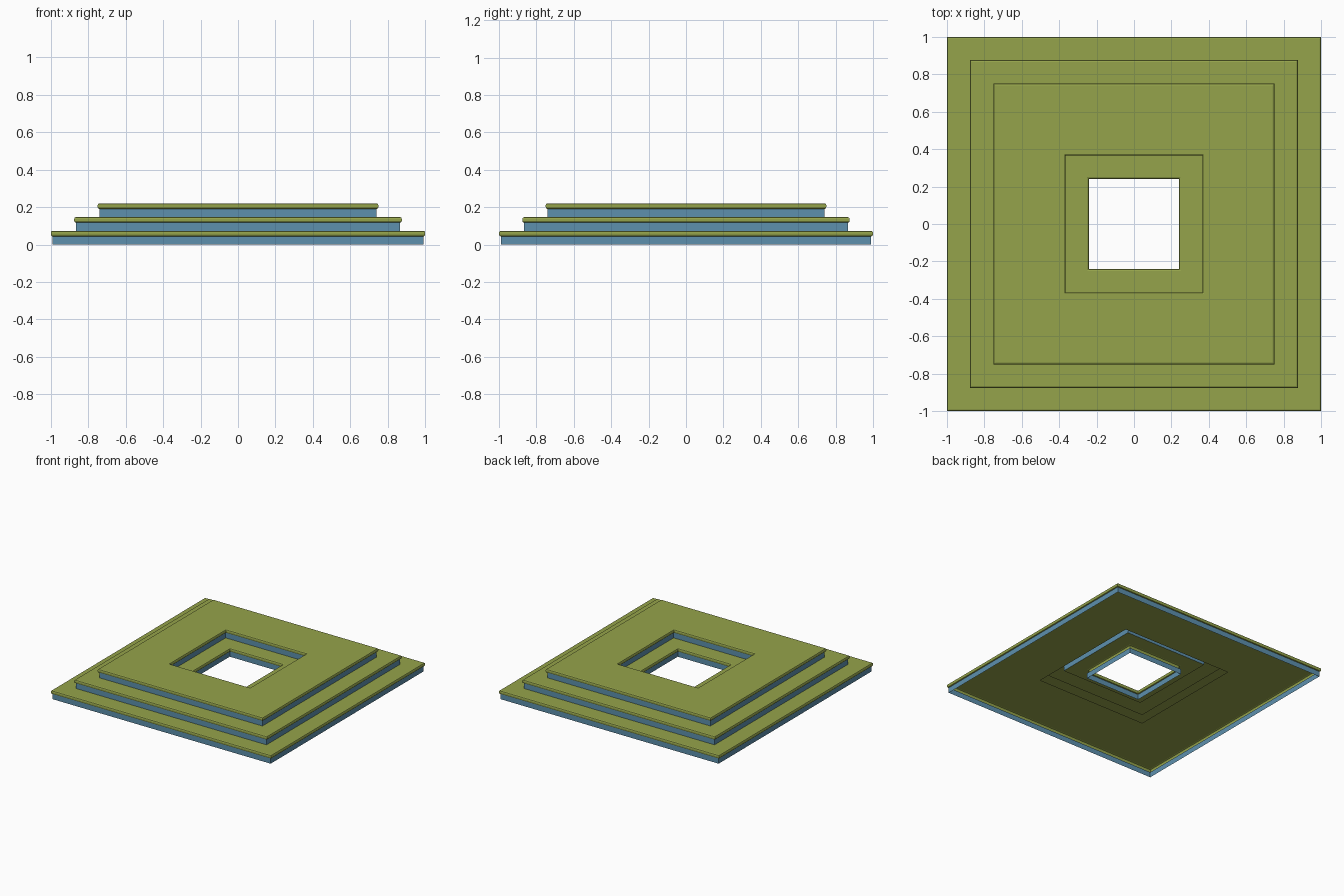
import bpy
import bmesh

if "Cube" in bpy.data.objects:
    bpy.data.objects.remove(bpy.data.objects["Cube"])

RISE = 0.0735    # height of one step
THICK = 0.03     # depth of the tread lip
LIP = 0.01       # overhang of the lip past the riser
MID = 0.5        # line where the outer treads end


def material(name, colour):
    m = bpy.data.materials.new(name)
    m.diffuse_color = colour
    m.use_nodes = True
    m.node_tree.nodes["Principled BSDF"].inputs["Base Color"].default_value = m.diffuse_color
    return m


GREEN = material("tread_green", (0.30, 0.37, 0.07, 1))
BLUE = material("riser_blue", (0.11, 0.28, 0.42, 1))


def square_sweep(name, profile, mat, flip=False):
    """Sweep a (half width, height) profile round a square as an open shell."""
    bm = bmesh.new()
    loops = [[bm.verts.new((sx * r, sy * r, z))
              for sx, sy in ((-1, -1), (1, -1), (1, 1), (-1, 1))]
             for r, z in profile]
    for low, high in zip(loops, loops[1:]):
        for i in range(4):
            j = (i + 1) % 4
            face = bm.faces.new((low[i], low[j], high[j], high[i]))
            if flip:
                face.normal_flip()
    mesh = bpy.data.meshes.new(name)
    bm.to_mesh(mesh)
    bm.free()
    mesh.materials.append(mat)
    obj = bpy.data.objects.new(name, mesh)
    bpy.context.collection.objects.link(obj)
    return obj


def step(name, edge, tread_end, level):
    """One riser and one lipped tread, facing out or in towards the hole."""
    d = 1 if tread_end < edge else -1
    base, top = (level - 1) * RISE, level * RISE
    under = top - THICK
    wall = edge - d * LIP
    square_sweep(name + "_riser", [(wall, base), (wall, under)], BLUE, d < 0)
    lip = [(wall, under), (edge - d * 0.003, under + 0.003),
           (edge, under + 0.01), (edge, top - 0.01),
           (edge - d * 0.003, top - 0.003), (wall, top), (tread_end, top)]
    square_sweep(name + "_tread", lip, GREEN, d < 0)


# Outer steps climbing from the ground
for level, edge in enumerate((1.0, 0.875, 0.75), start=1):
    step(f"outer_step_{level}", edge, MID, level)

# Inner steps going down to the square opening
step("inner_step_upper", 0.365, MID, 3)
step("inner_step_lower", 0.24, 0.375, 2)
